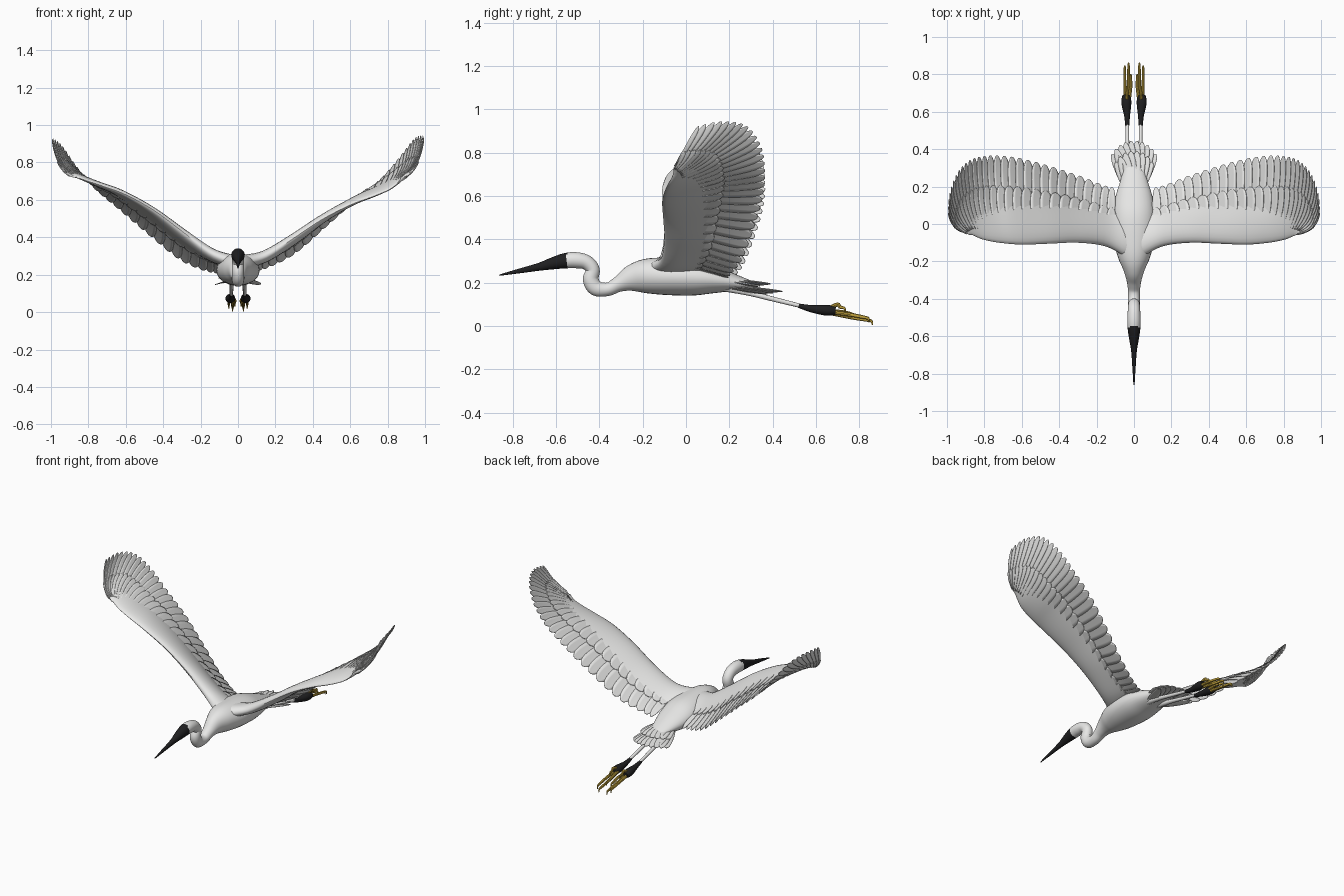
import bpy, bmesh, math
from mathutils import Vector

cube = bpy.data.objects.get("Cube")
if cube:
    bpy.data.objects.remove(cube, do_unlink=True)


def material(name, rgb):
    m = bpy.data.materials.new(name)
    m.use_nodes = True
    m.diffuse_color = (*rgb, 1)
    bsdf = m.node_tree.nodes["Principled BSDF"]
    bsdf.inputs["Base Color"].default_value = (*rgb, 1)
    bsdf.inputs["Roughness"].default_value = 0.7
    return m


WHITE = material("plumage white", (0.8, 0.8, 0.79))
BLACK = material("beak black", (0.014, 0.014, 0.015))
GOLD = material("toe yellow", (0.56, 0.38, 0.05))


def spline(pts, t):
    """Smooth curve through points of any dimension, t in point index units."""
    last = len(pts) - 1
    i = max(0, min(int(t), last - 1))
    f = t - i
    a, b, c, d = (pts[max(0, min(k, last))] for k in (i - 1, i, i + 1, i + 2))
    return [q + 0.5 * f * (r - p + f * (2 * p - 5 * q + 4 * r - s + f * (3 * (q - r) + s - p)))
            for p, q, r, s in zip(a, b, c, d)]


def finish(name, bm, mats, thickness=0):
    mesh = bpy.data.meshes.new(name)
    bm.to_mesh(mesh)
    bm.free()
    ob = bpy.data.objects.new(name, mesh)
    bpy.context.collection.objects.link(ob)
    for m in mats:
        mesh.materials.append(m)
    if thickness:
        mod = ob.modifiers.new("thickness", "SOLIDIFY")
        mod.thickness = thickness
        mod.offset = 0
    bpy.ops.object.select_all(action='DESELECT')
    ob.select_set(True)
    bpy.context.view_layer.objects.active = ob
    bpy.ops.object.shade_smooth_by_angle(angle=math.radians(40))
    return ob


def loft(bm, rings, closed=True):
    """Skin a list of point rings; closed rings also get end caps."""
    vs = [[bm.verts.new(p) for p in ring] for ring in rings]
    n = len(vs[0])
    for a, b in zip(vs, vs[1:]):
        for j in range(n if closed else n - 1):
            k = (j + 1) % n
            bm.faces.new((a[j], a[k], b[k], b[j]))
    if closed:
        bm.faces.new(vs[0][::-1])
        bm.faces.new(vs[-1])
        bmesh.ops.recalc_face_normals(bm, faces=bm.faces)


def tube(bm, pts, sides=12, steps=4):
    """Sweep an ellipse along (x, y, z, half width, half height) points."""
    total = (len(pts) - 1) * steps
    rows = [spline(pts, i / steps) for i in range(total + 1)]
    rings = []
    for i, (x, y, z, rw, rh) in enumerate(rows):
        tan = Vector(rows[min(i + 1, total)][:3]) - Vector(rows[max(i - 1, 0)][:3])
        up = Vector((1, 0, 0)).cross(tan).normalized()
        side = tan.cross(up).normalized()
        angles = [math.tau * j / sides for j in range(sides)]
        rings.append([Vector((x, y, z)) + side * rw * math.cos(a) + up * rh * math.sin(a)
                      for a in angles])
    loft(bm, rings)


def feather(bm, place, width):
    """Blade with a rounded tip; place(s, w) maps length and offset to space."""
    rows = []
    for i in range(11):
        s = 1 - (1 - i / 10) ** 1.7
        half = width * max(0.15, math.sqrt(1 - s ** 6)) * (0.6 + 0.4 * min(1, 2 * s))
        rows.append([place(s, half * w) for w in (-1, -0.5, 0, 0.5, 1)])
    loft(bm, rows, closed=False)


# Beak, head, S-shaped neck and body in one sweep
body_path = [(-.86, .235, .003, .003), (-.78, .252, .008, .010), (-.68, .273, .015, .018),
             (-.62, .288, .025, .027), (-.56, .301, .034, .035), (-.51, .304, .036, .037),
             (-.46, .294, .033, .034), (-.43, .26, .031, .032), (-.44, .215, .032, .036),
             (-.415, .175, .032, .036), (-.36, .170, .032, .031), (-.31, .194, .038, .037),
             (-.25, .220, .055, .062), (-.18, .231, .085, .080), (-.08, .229, .11, .086),
             (.04, .223, .115, .082), (.14, .212, .10, .06), (.24, .198, .07, .035),
             (.34, .18, .04, .012)]
bm = bmesh.new()
tube(bm, [(0, *p) for p in body_path], sides=28, steps=6)
for f in bm.faces:
    f.material_index = int(f.calc_center_median().y < -.55)
finish("body_neck_and_head", bm, [WHITE, BLACK])

# Wing stations: leading edge point, then trailing edge point
stations = [(.04, -.18, .27, .06, .20, .22), (.15, -.12, .31, .14, .20, .22),
            (.30, -.10, .415, .30, .26, .29), (.45, -.105, .52, .47, .315, .43),
            (.60, -.11, .60, .63, .355, .57), (.72, -.10, .645, .77, .365, .69),
            (.80, -.085, .675, .87, .345, .81), (.84, -.07, .695, .94, .28, .905),
            (.86, -.06, .71, .985, .17, .935), (.87, -.055, .72, .995, .05, .92)]
SPAN = len(stations) - 1


def wing_surface(u, v, tilt):
    row = spline(stations, u)
    p = Vector(row[:3]).lerp(Vector(row[3:]), v)
    bow = 4 * v * (1 - v)
    k = max(0, min(1, (u - 4.5) / 3.5))
    p += bow * (k * Vector((.02, -.02, -.035)) + (1 - k) * Vector((0, 0, .015)))
    p.z += tilt * (1 - 2 * v) * math.sin(math.pi * max(0, min(1, u / SPAN)))
    return p


def wing_point(u, v, lift, side):
    tilt = -.028 * side
    e = .02
    p = wing_surface(u, v, tilt)
    du = wing_surface(u + e, v, tilt) - wing_surface(u - e, v, tilt)
    dv = wing_surface(u, v + e, tilt) - wing_surface(u, v - e, tilt)
    p += du.cross(dv).normalized() * lift
    p.x *= side
    return p


def wing_arm(side):
    """Tapered airfoil over the front part of the wing."""
    bm = bmesh.new()
    rings = []
    for i in range(SPAN * 5 + 1):
        u = i / 5
        half = .008 + .032 * (1 - u / SPAN) ** 1.5
        chord = .62 - .02 * u
        ring = []
        for j in range(24):
            a = math.tau * j / 24
            c = (1 - math.cos(a)) / 2
            h = half * 2.6 * math.sqrt(c) * (1 - c) * (1 if a < math.pi else -.8)
            ring.append(wing_point(u, c * chord, h, side))
        rings.append(ring)
    loft(bm, rings)
    return bm


def feather_row(bm, side, count, start, end, lift, first=.8):
    step = (SPAN - first - .1) / (count - 1)
    for i in range(count):
        u0 = first + i * step

        def place(s, w):
            slant = (.05 + .25 * w / step) * .03
            reach = start + (end - start) * s
            return wing_point(min(u0 + w, SPAN + .12), reach, lift * (1 - .4 * s) + slant * .5, side)
        feather(bm, place, step * .78)


for side, word in ((1, "left"), (-1, "right")):
    finish(word + "_wing_arm", wing_arm(side), [WHITE])
    for part, count, start, end, lift in (("flight_feathers", 30, .25, 1.0, 0),
                                          ("upper_coverts", 26, .15, .66, .009),
                                          ("lower_coverts", 26, .15, .60, -.008)):
        bm = bmesh.new()
        feather_row(bm, side, count, start, end, lift)
        if side < 0:
            bmesh.ops.reverse_faces(bm, faces=bm.faces)
        finish(word + "_" + part, bm, [WHITE], .003)

# Tail fan in two layers
for name, count, length, z0, drop in (("tail_feathers", 10, .325, .195, .035),
                                      ("tail_coverts", 8, .27, .225, .03)):
    bm = bmesh.new()
    for i in range(count):
        q = 2 * i / (count - 1) - 1
        a = q * .43
        size = length * (1 - .14 * q * q)

        def place(s, w):
            d = size * s
            return Vector((math.sin(a) * d + math.cos(a) * w,
                           .12 + math.cos(a) * d - math.sin(a) * w,
                           z0 - drop * s - .012 * q * q + w * .2))
        feather(bm, place, .026)
    finish(name, bm, [WHITE], .003)

# Trailing legs and feet: each toe is (sideways offset, tip y, tip z)
toes = [(-.024, .80, .045), (-.012, .86, .022), (.008, .845, .035), (-.004, .735, .082)]
for side, word in ((1, "left"), (-1, "right")):
    bm = bmesh.new()
    tube(bm, [(side * .035, .12, .19, .022, .022), (side * .035, .28, .155, .013, .013),
              (side * .035, .42, .12, .010, .011), (side * .036, .57, .083, .009, .009)])
    finish(word + "_leg", bm, [WHITE])
    bm = bmesh.new()
    tube(bm, [(side * .036, .52, .094, .010, .010), (side * .037, .58, .080, .016, .017),
              (side * .041, .65, .073, .027, .025), (side * .041, .69, .070, .020, .018)])
    finish(word + "_ankle", bm, [BLACK])
    bm = bmesh.new()
    for off, y, z in toes:
        x = .041 + off
        tube(bm, [(side * (.041 + off * .6), .665, .07 + (z - .045) * .4, .010, .010),
                  (side * x, .665 + (y - .665) * .5, z + .018, .008, .009),
                  (side * x, y - .025, z + .006, .007, .008),
                  (side * x, y - .004, z, .005, .006),
                  (side * x, y, z - .018, .002, .002)], sides=8)
    finish(word + "_toes", bm, [GOLD])
